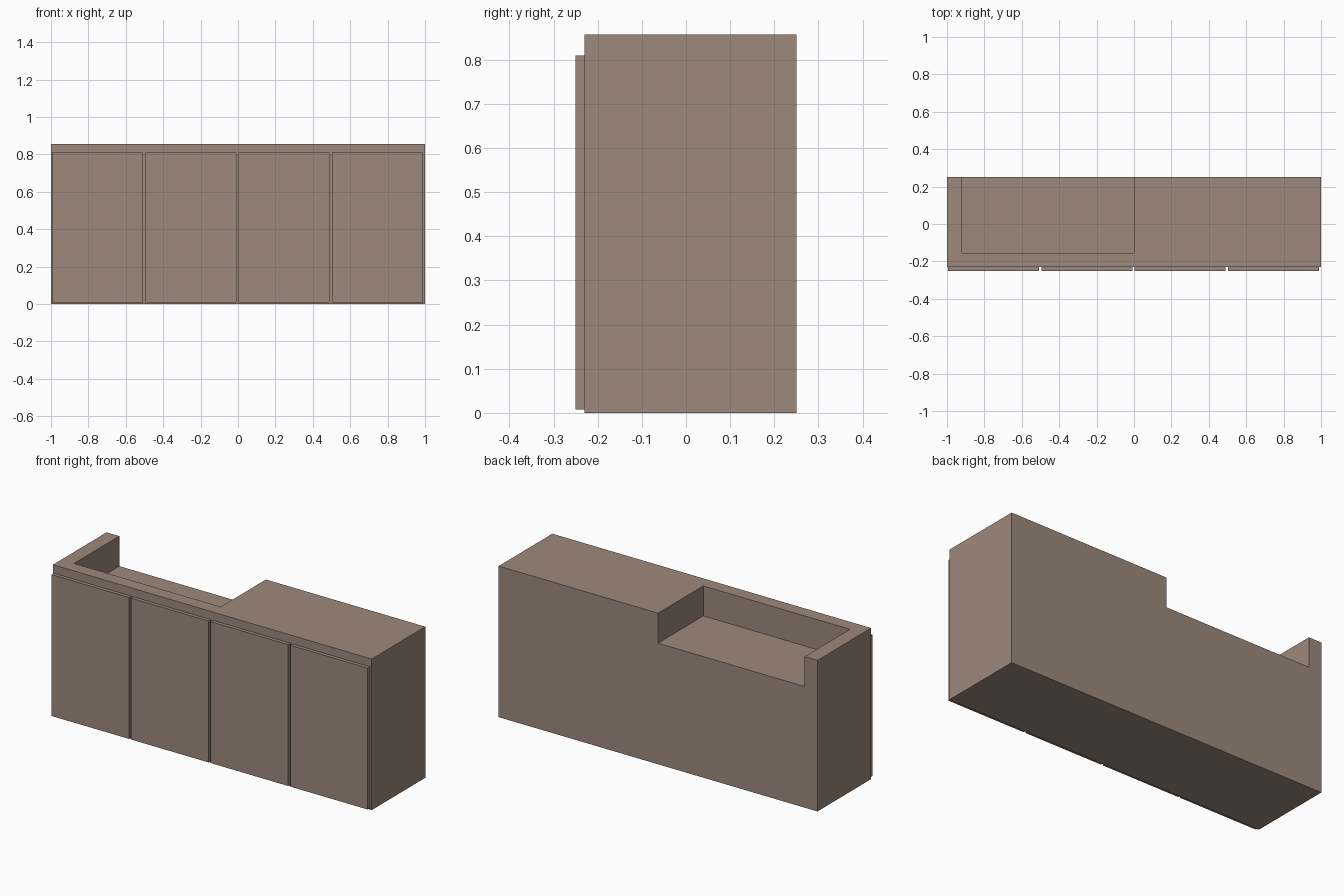
import bpy

if "Cube" in bpy.data.objects:
    bpy.data.objects.remove(bpy.data.objects["Cube"])

# Single flat colour
taupe = bpy.data.materials.new("taupe")
taupe.diffuse_color = (0.335, 0.247, 0.2, 1)
taupe.use_nodes = True
taupe.node_tree.nodes["Principled BSDF"].inputs["Base Color"].default_value = taupe.diffuse_color


def box(name, lo, hi):
    """Box spanning two opposite corners."""
    centre = [(a + b) / 2 for a, b in zip(lo, hi)]
    bpy.ops.mesh.primitive_cube_add(size=1, location=centre)
    ob = bpy.context.object
    ob.name = name
    ob.scale = [b - a for a, b in zip(lo, hi)]
    bpy.ops.object.transform_apply(location=False, rotation=False, scale=True)
    ob.data.materials.append(taupe)
    return ob


HEIGHT = 0.857

# Cabinet body, with a counter recess open at the back
body = box("cabinet_body", (-1, -0.23, 0), (1, 0.25, HEIGHT))
cutter = box("recess_cutter", (-0.92, -0.155, HEIGHT - 0.17), (0, 0.4, 1))
cutter.hide_render = True
mod = body.modifiers.new("recess", 'BOOLEAN')
mod.operation = 'DIFFERENCE'
mod.solver = 'EXACT'
mod.object = cutter
bpy.context.view_layer.objects.active = body
bpy.ops.object.modifier_apply(modifier=mod.name)
bpy.data.objects.remove(cutter)

# Four front door panels
for i in range(4):
    x = -0.994 + 0.499 * i
    box(f"door_panel_{i + 1}", (x, -0.25, 0.008), (x + 0.486, -0.23, 0.81))
